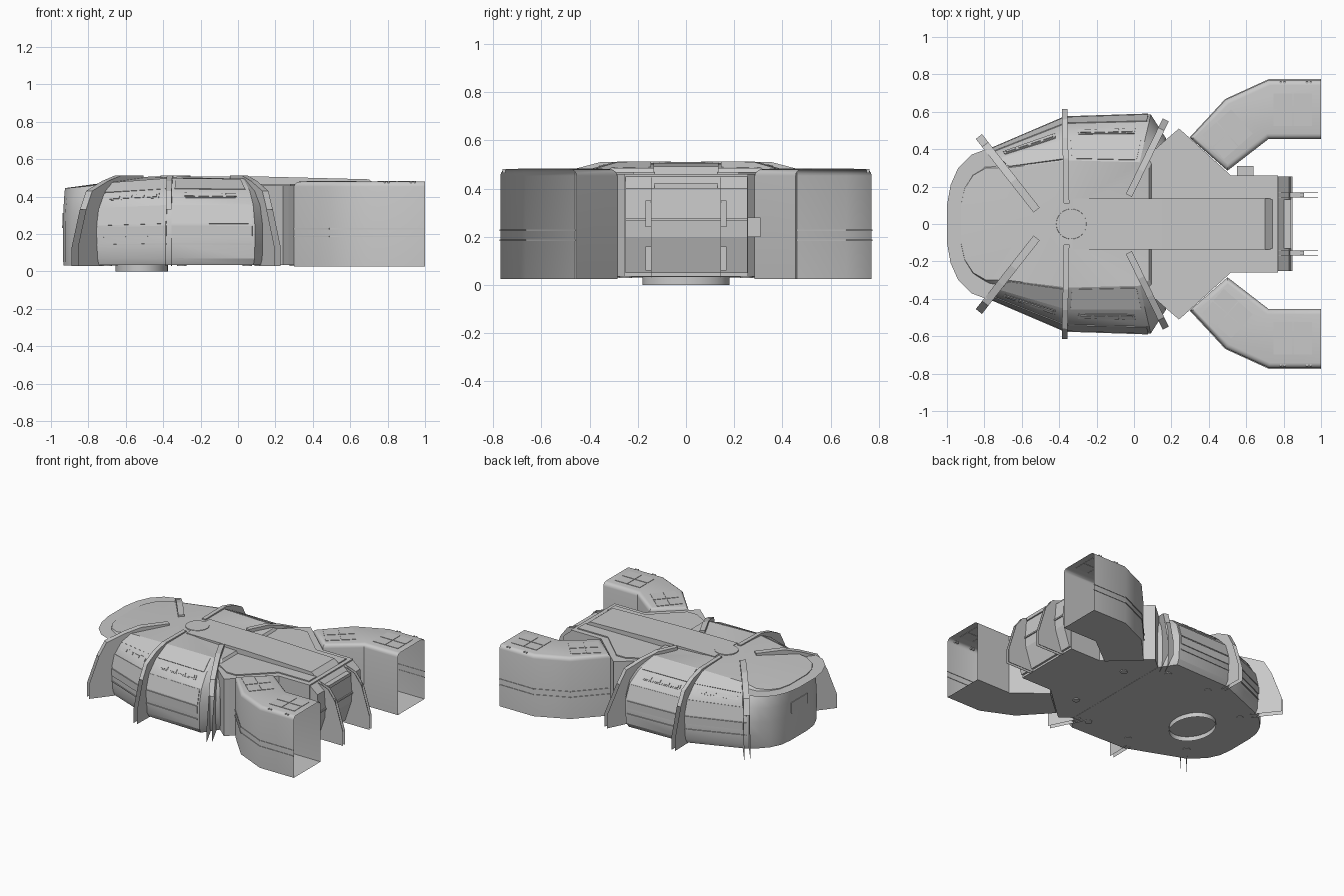
import bpy, bmesh, math
from mathutils import Vector

if "Cube" in bpy.data.objects:
    bpy.data.objects.remove(bpy.data.objects["Cube"])

hull_grey = bpy.data.materials.new("hull_grey")
hull_grey.diffuse_color = (0.58, 0.58, 0.58, 1)
hull_grey.use_nodes = True
hull_grey.node_tree.nodes["Principled BSDF"].inputs["Base Color"].default_value = hull_grey.diffuse_color


def finish(name, bm, smooth=None):
    bmesh.ops.recalc_face_normals(bm, faces=bm.faces)
    me = bpy.data.meshes.new(name)
    bm.to_mesh(me)
    bm.free()
    ob = bpy.data.objects.new(name, me)
    bpy.context.collection.objects.link(ob)
    me.materials.append(hull_grey)
    if smooth:
        bpy.ops.object.select_all(action='DESELECT')
        ob.select_set(True)
        bpy.context.view_layer.objects.active = ob
        bpy.ops.object.shade_smooth_by_angle(angle=math.radians(smooth))
    return ob


def prism(name, pts, vec, open_from=None):
    """Extrude a polygon along a vector; open_from gives the first and last rim edge kept."""
    bm = bmesh.new()
    a = [bm.verts.new(p) for p in pts]
    b = [bm.verts.new(Vector(p) + Vector(vec)) for p in pts]
    bm.faces.new(a)
    bm.faces.new(b[::-1])
    n = len(pts)
    for i in range(n):
        if open_from and not open_from[0] <= i <= open_from[1]:
            continue
        bm.faces.new((a[i], a[(i + 1) % n], b[(i + 1) % n], b[i]))
    return finish(name, bm)


def box(name, x0, x1, y0, y1, z0, z1):
    return prism(name, [(x0, y0, z0), (x1, y0, z0), (x1, y1, z0), (x0, y1, z0)],
                 (0, 0, z1 - z0))


def plate(name, quad, u0, u1, v0, v1, h=0.006):
    """Thin raised plate on part of a quad (a, b along u; d, c above)."""
    a, b, c, d = [Vector(p) for p in quad]
    n = (b - a).cross(d - a).normalized()
    mid = (a + b + c + d) / 4
    if n.dot(mid - Vector((mid.x * 0.5, 0, 0.2))) < 0:
        n = -n
    def at(u, v):
        return a.lerp(b, u).lerp(d.lerp(c, u), v) - n * 0.003
    return prism(name, [at(u0, v0), at(u1, v0), at(u1, v1), at(u0, v1)], n * (h + 0.003))


# Main hull: half outline at the wall and the matching roof edge points
wall = [(-.935, .10), (-.925, .19), (-.89, .27), (-.84, .33), (-.79, .39),
        (-.37, .57), (.09, .585), (.17, .46)]
roof = [(-.925, .10, .445), (-.905, .19, .446), (-.86, .26, .45), (-.79, .30, .457),
        (-.68, .30, .475), (-.35, .34, .50), (.03, .33, .495), (.08, .30, .485)]
levels = [(.035, .12), (.07, .03), (.15, 0), (.25, 0), (.36, .15), (.435, .46), (.5, 1)]


def hull_pt(i, k, s=1):
    (x, y), (tx, ty, tz) = wall[i], roof[i]
    z, f = levels[k]
    return Vector((x + (tx - x) * f, s * (y + (ty - y) * f), z * tz / .5))


n = len(wall)
bm = bmesh.new()
rings = []
for k in range(len(levels)):
    co = [hull_pt(i, k) for i in range(n)] + [hull_pt(i, k, -1) for i in reversed(range(n))]
    rings.append([bm.verts.new(c) for c in co])
m = 2 * n
for r, q in zip(rings, rings[1:]):
    for i in range(m):
        bm.faces.new((r[i], r[(i + 1) % m], q[(i + 1) % m], q[i]))
bm.faces.new(rings[0])
apex = bm.verts.new((-.47, 0, .507))
for i in range(m):
    bm.faces.new((rings[-1][i], rings[-1][(i + 1) % m], apex))
finish("main_hull", bm, 25)

# Flat visor sheet around the nose at roof height
outer = [(-1.0, .10), (-.98, .21), (-.94, .30), (-.87, .37), (-.79, .40)]
bm = bmesh.new()
path = [(o, r[:2], s) for s in (-1, 1) for o, r in list(zip(outer, roof))[::-s]]
pairs = [(bm.verts.new((o[0], o[1] * s, .441)), bm.verts.new((r[0] + .02, r[1] * s, .441)))
         for o, r, s in (path[:5][::1] if path[0][0] == outer[0] else path[:5][::-1])[::-1]]
pairs += [(bm.verts.new((o[0], o[1], .441)), bm.verts.new((r[0] + .02, r[1], .441)))
          for o, r in zip(outer, roof)]
for (a, b), (c, d) in zip(pairs, pairs[1:]):
    bm.faces.new((a, b, d, c))
finish("nose_visor", bm)

# Neck and tail block
half = [(0, .30), (.17, .45), (.24, .51), (.27, .485), (.52, .258), (.77, .258)]
prism("neck_block", [(x, y, .035) for x, y in half] + [(x, -y, .035) for x, y in half[::-1]],
      (0, 0, .425))

# Roof spine and round roof hatch
prism("roof_spine", [(-.33, -.135, .44), (-.33, -.135, .508), (.15, -.135, .506),
                     (.70, -.135, .492), (.765, -.135, .44)], (0, .27, 0))
bm = bmesh.new()
bmesh.ops.create_cone(bm, segments=32, radius1=.085, radius2=.08, depth=.03, cap_ends=True)
bmesh.ops.translate(bm, verts=bm.verts, vec=(-.335, 0, .496))
finish("roof_hatch", bm, 30)

# Landing ring under the nose
bm = bmesh.new()
bmesh.ops.create_cone(bm, segments=32, radius1=.17, radius2=.17, depth=.05, cap_ends=False)
bmesh.ops.scale(bm, verts=bm.verts, vec=(.83, 1.06, 1))
bmesh.ops.translate(bm, verts=bm.verts, vec=(-.515, 0, .025))
finish("landing_ring", bm, 30)

# Tail hatch with slot, rail and arms
prism("tail_hatch", [(.74, -.25, .05), (.74, -.25, .458), (.765, -.25, .455), (.83, -.25, .40),
                     (.84, -.25, .27), (.835, -.25, .20), (.785, -.25, .05)], (0, .505, 0))
box("hatch_slot", .80, .84, -.13, .13, .40, .424)
box("hatch_rail", .83, .848, -.25, .255, .265, .275)
for s in (1, -1):
    for z0, z1 in ((.24, .35), (.06, .16)):
        box("hatch_arm", .76, .91, s * .155 - .012, s * .155 + .012, z0, z1)
box("side_locker", .55, .64, .25, .31, .20, .28)


def fin(name, origin, d, foot, rim, length, w, s):
    """Buttress of two thin plates, closed by a rim over its upper part and roof rib."""
    d = Vector((d[0], d[1], 0)).normalized()
    prof = [(foot, .028), (foot, .13), (rim, .33), (rim - .055, .43), (-.11, .482),
            (-.22, .511), (-length, .512), (-length, .49), (-.23, .47), (-.12, .40), (-.07, .028)]
    t = Vector((-d.y, d.x, 0)) * w
    def flip(v):
        return Vector((v.x, v.y * s, v.z))
    pts = [flip(Vector((origin[0], origin[1], z)) + d * u - t / 2) for u, z in prof]
    prism(name, pts, flip(t), (2, 8))


def engine(s):
    """Bent side pod, rounded on top and open at the rear."""
    plan = [(.30, .46), (.49, .665), (.72, .77), (1.0, .77), (1.0, .455), (.72, .455), (.50, .285)]
    bm = bmesh.new()
    f = bm.faces.new([bm.verts.new((x, y * s, .025)) for x, y in plan])
    g = bmesh.ops.extrude_face_region(bm, geom=[f], use_keep_orig=True)
    top = [v for v in g['geom'] if isinstance(v, bmesh.types.BMVert)]
    bmesh.ops.translate(bm, verts=top, vec=(0, 0, .456))
    bm.normal_update()
    back = [f for f in bm.faces if all(v.co.x > .999 for v in f.verts)]
    bmesh.ops.delete(bm, geom=back, context='FACES_ONLY')
    rim = [e for e in bm.edges if all(v.co.z > .4 for v in e.verts)
           and not all(v.co.x > .999 for v in e.verts)]
    bmesh.ops.bevel(bm, geom=rim, offset=.028, segments=4, affect='EDGES', profile=.5)
    finish("engine_pod", bm, 25)
    # Belt strips on the outer walls
    for (x0, y0), (x1, y1) in zip(plan[:3], plan[1:4]):
        q = [(x0, y0 * s, .025), (x1, y1 * s, .025), (x1, y1 * s, .45), (x0, y0 * s, .45)]
        plate("engine_belt", q, 0, 1, .37, .385, .004)
        plate("engine_belt", q, 0, 1, .47, .485, .004)
    # Two by two roof windows on both sections, and studs along the edge
    for cx, cy, ang in ((.50, .48, .72), (.85, .61, 0)):
        ax = Vector((math.cos(ang), math.sin(ang) * s, 0))
        ay = Vector((-ax.y, ax.x, 0))
        for i in (-1, 1):
            for j in (-1, 1):
                c = Vector((cx, cy * s, .479)) + ax * i * .053 + ay * j * .045
                p = [c + ax * a * .05 + ay * b * .042
                     for a, b in ((-1, -1), (1, -1), (1, 1), (-1, 1))]
                prism("engine_roof_window", p, (0, 0, .005))
    for x in (.78, .80, .92, .94):
        box("engine_stud", x, x + .009, s * .749, s * .761, .465, .482)


for s in (1, -1):
    engine(s)
    fin("front_fin", (-.78, .405), (-.62, .79), .15, .08, .42, .042, s)
    fin("middle_fin", (-.37, .57), (-.02, 1), .11, .045, .46, .03, s)
    fin("rear_fin", (.135, .485), (.44, .9), .175, .08, .37, .036, s)
    # Tail leg plates beside the hatch
    for y in (.143, .167):
        prism("tail_leg", [(.77, s * y, .03), (.985, s * y, .03), (.985, s * y, .13),
                           (.92, s * y, .34), (.86, s * y, .42), (.77, s * y, .45)],
              (0, s * .002, 0))
    # Hull side panels: belts, sills and window slots
    for i in (4, 5):
        def quad(k):
            return [hull_pt(i, k, s), hull_pt(i + 1, k, s),
                    hull_pt(i + 1, k + 1, s), hull_pt(i, k + 1, s)]
        plate("lower_belt", quad(1), .03, .97, .92, 1)
        plate("side_panel", quad(2), .03, .97, .4, .95)
        plate("side_panel", quad(3), .03, .97, .05, .95, .004)
        plate("window_frame", quad(4), .15, .85, .45, .8, .004)
        for w in range(4):
            plate("window_slot", quad(4), .18 + w * .17, .31 + w * .17, .52, .73, .009)
        plate("roof_panel", quad(5), .05, .95, .08, .92, .004)
    # Raised bands either side of the spine, over the neck
    prism("neck_roof", [(.02, s * .13, .44), (.02, s * .31, .44), (.20, s * .42, .44),
                        (.28, s * .42, .44), (.49, s * .22, .44), (.74, s * .22, .44),
                        (.74, s * .13, .44)], (0, 0, .028))

# Windscreen across the blunt nose
q = [hull_pt(0, 3, -1), hull_pt(0, 3), hull_pt(0, 4), hull_pt(0, 4, -1)]
plate("windscreen", q, .02, .98, .1, .9, .005)

# Floor pads under the hull
for x, y in ((-.70, .28), (-.30, .42), (.05, .42), (.30, .25)):
    for s in (1, -1):
        bm = bmesh.new()
        bmesh.ops.create_cone(bm, segments=12, radius1=.025, radius2=.025, depth=.008, cap_ends=True)
        bmesh.ops.translate(bm, verts=bm.verts, vec=(x, y * s, .033))
        finish("floor_pad", bm)
